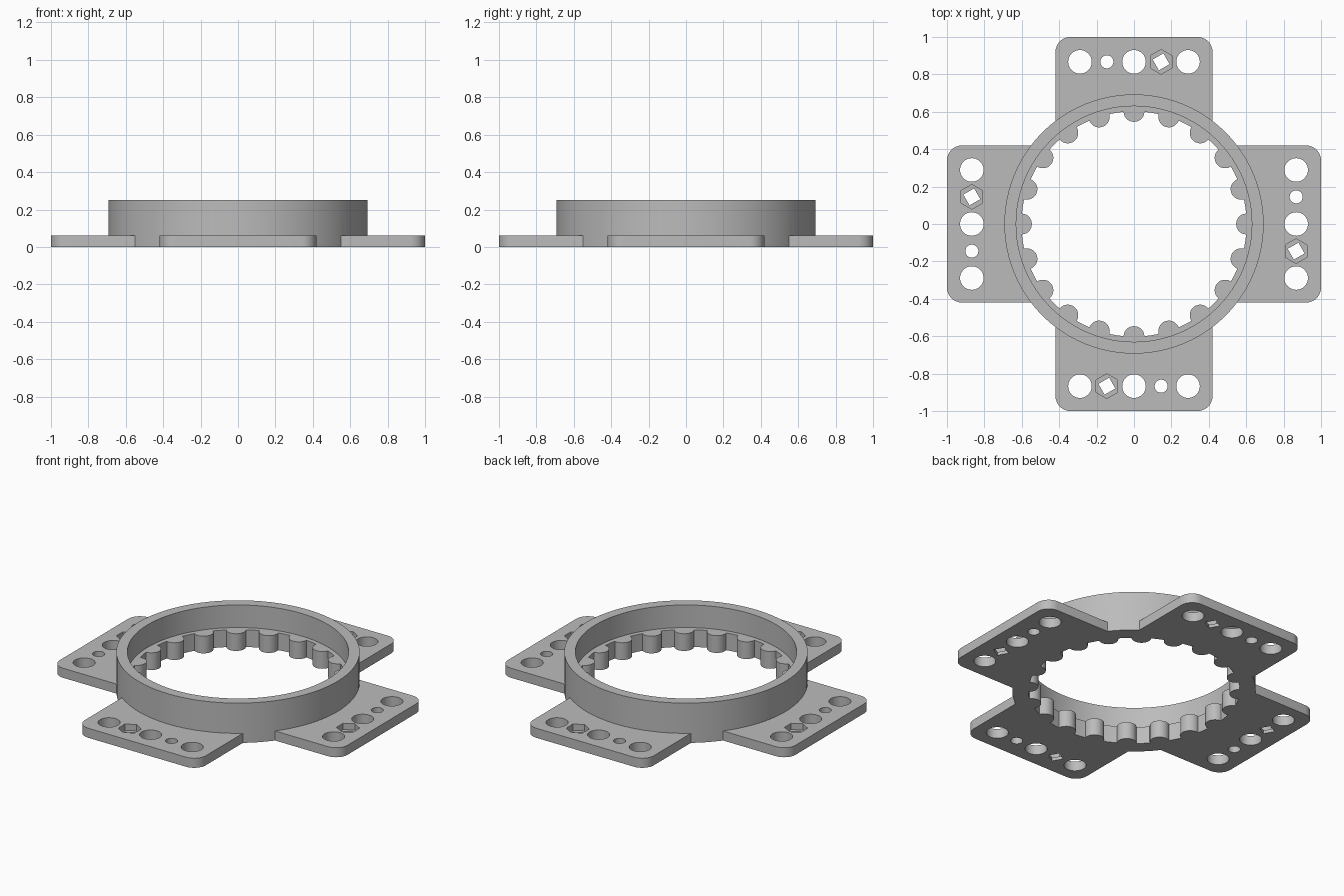
import bpy, bmesh, math
from mathutils import Vector

if "Cube" in bpy.data.objects:
    bpy.data.objects.remove(bpy.data.objects["Cube"])

grey = bpy.data.materials.new("plain grey")
grey.diffuse_color = (0.5, 0.5, 0.5, 1)
grey.use_nodes = True
grey.node_tree.nodes["Principled BSDF"].inputs["Base Color"].default_value = grey.diffuse_color


def prism(name, pts, z0, z1):
    bm = bmesh.new()
    face = bm.faces.new([bm.verts.new((x, y, z0)) for x, y in pts])
    ext = bmesh.ops.extrude_face_region(bm, geom=[face])
    verts = [v for v in ext["geom"] if isinstance(v, bmesh.types.BMVert)]
    bmesh.ops.translate(bm, verts=verts, vec=(0, 0, z1 - z0))
    bmesh.ops.recalc_face_normals(bm, faces=bm.faces)
    me = bpy.data.meshes.new(name)
    bm.to_mesh(me)
    bm.free()
    me.materials.append(grey)
    ob = bpy.data.objects.new(name, me)
    bpy.context.collection.objects.link(ob)
    return ob


def circle(cx, cy, r, n, start=0.0):
    return [(cx + r * math.cos(math.radians(start + 360 * i / n)),
             cy + r * math.sin(math.radians(start + 360 * i / n))) for i in range(n)]


def rounded_rect(hx, hy, r, n=8):
    pts = []
    for k, (sx, sy) in enumerate([(1, 1), (-1, 1), (-1, -1), (1, -1)]):
        for i in range(n + 1):
            a = math.radians(90 * k + 90 * i / n)
            pts.append((sx * (hx - r) + r * math.cos(a), sy * (hy - r) + r * math.sin(a)))
    return pts


def combine(target, tool, op):
    mod = target.modifiers.new("combine", "BOOLEAN")
    mod.operation = op
    mod.solver = "EXACT"
    mod.object = tool
    bpy.context.view_layer.objects.active = target
    bpy.ops.object.modifier_apply(modifier=mod.name)
    bpy.data.objects.remove(tool, do_unlink=True)


def toothed_bore(r, tooth_r, count):
    # circle of radius r with round teeth pointing inward
    pts = []
    half = 2 * math.asin(tooth_r / 2 / r)
    reach = math.pi / 2 + half / 2
    for k in range(count):
        a = 2 * math.pi * k / count
        for i in range(15):
            t = (2 * math.pi - reach) + (2 * reach - 2 * math.pi) * i / 14
            pts.append((r * math.cos(a) + tooth_r * math.cos(a + t),
                        r * math.sin(a) + tooth_r * math.sin(a + t)))
        gap = 2 * math.pi / count - 2 * half
        for i in (1, 2, 3):
            b = a + half + gap * i / 4
            pts.append((r * math.cos(b), r * math.sin(b)))
    return pts


# Ring wall and crossed mounting plates
body = prism("toothed_ring_mount", circle(0, 0, 0.693, 96), 0, 0.25)
combine(body, prism("plate_x", rounded_rect(1, 0.42, 0.08), 0, 0.06), "UNION")
combine(body, prism("plate_y", rounded_rect(0.42, 1, 0.08), 0, 0.06), "UNION")

# Toothed lower bore and wider upper bore
combine(body, prism("upper_bore", circle(0, 0, 0.63, 96), 0.108, 0.4), "DIFFERENCE")
combine(body, prism("lower_bore", toothed_bore(0.602, 0.056, 20), -0.1, 0.2), "DIFFERENCE")

# Hole row on each plate: three large, one small, one nut pocket
for k in range(4):
    c, s = [(1, 0), (0, -1), (-1, 0), (0, 1)][k]

    def place(x):
        return x * c - 0.867 * s, x * s + 0.867 * c

    for x, r, n in [(-0.289, 0.063, 32), (0, 0.063, 32), (0.289, 0.063, 32), (-0.145, 0.035, 24)]:
        combine(body, prism("hole", circle(*place(x), r, n), -0.1, 0.1), "DIFFERENCE")
    combine(body, prism("nut_pocket", circle(*place(0.145), 0.066, 6, 30), 0.02, 0.1), "DIFFERENCE")
    combine(body, prism("square_hole", circle(*place(0.145), 0.047, 4, 75), -0.1, 0.05), "DIFFERENCE")

# Smooth round walls, sharp edges
bpy.ops.object.select_all(action="DESELECT")
body.select_set(True)
bpy.context.view_layer.objects.active = body
bpy.ops.object.shade_smooth_by_angle(angle=math.radians(30))
